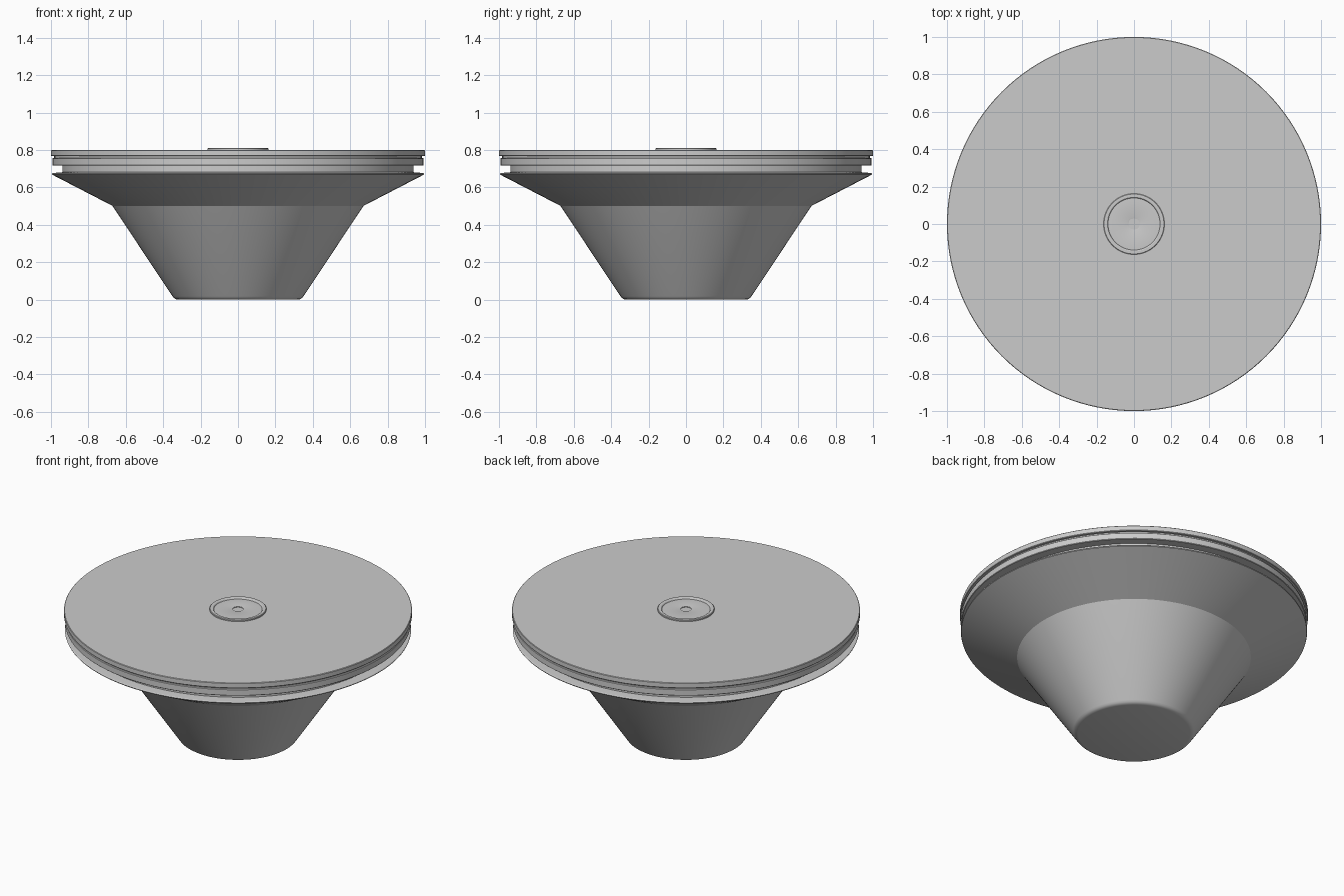
import bpy, bmesh, math

if "Cube" in bpy.data.objects:
    bpy.data.objects.remove(bpy.data.objects["Cube"])


def lathe(name, profile, steps=128):
    """Revolve an (r, z) profile, listed from bottom to top, around z."""
    bm = bmesh.new()
    verts = [bm.verts.new((r, 0, z)) for r, z in profile]
    edges = [bm.edges.new(pair) for pair in zip(verts, verts[1:])]
    bmesh.ops.spin(bm, geom=verts + edges, cent=(0, 0, 0), axis=(0, 0, 1),
                   angle=math.tau, steps=steps, use_duplicate=False)
    bmesh.ops.remove_doubles(bm, verts=bm.verts, dist=1e-5)
    bmesh.ops.recalc_face_normals(bm, faces=bm.faces)
    mesh = bpy.data.meshes.new(name)
    bm.to_mesh(mesh)
    bm.free()
    obj = bpy.data.objects.new(name, mesh)
    bpy.context.collection.objects.link(obj)
    bpy.context.view_layer.objects.active = obj
    obj.select_set(True)
    bpy.ops.object.shade_smooth_by_angle(angle=math.radians(24))
    obj.select_set(False)
    return obj


def disc(name, radius, z0, z1, bevel=0.003):
    """Flat round plate with softened rims."""
    return lathe(name, [(0, z0), (radius - bevel, z0), (radius, z0 + bevel),
                        (radius, z1 - bevel), (radius - bevel, z1), (0, z1)])


# Tapered pedestal with rounded foot and flared lip
lathe("pedestal", [(0, 0), (0.322, 0), (0.334, 0.003), (0.343, 0.009),
                   (0.35, 0.018), (0.672, 0.502), (0.993, 0.668),
                   (0.995, 0.673), (0.99, 0.677), (0.93, 0.682), (0, 0.682)])

# Stacked plates: recessed neck, lower plate, thin groove, top plate
disc("neck", 0.938, 0.678, 0.72, 0.001)
disc("lower_plate", 0.993, 0.716, 0.757)
disc("groove_core", 0.983, 0.755, 0.77, 0.001)
disc("top_plate", 1.0, 0.767, 0.8)

# Central hub: raised ring, shallow dish and centre hole
lathe("hub", [(0.163, 0.798), (0.163, 0.807), (0.16, 0.81), (0.145, 0.81),
              (0.142, 0.808), (0.139, 0.802), (0.034, 0.806),
              (0.031, 0.805), (0.031, 0.801), (0, 0.801)])
